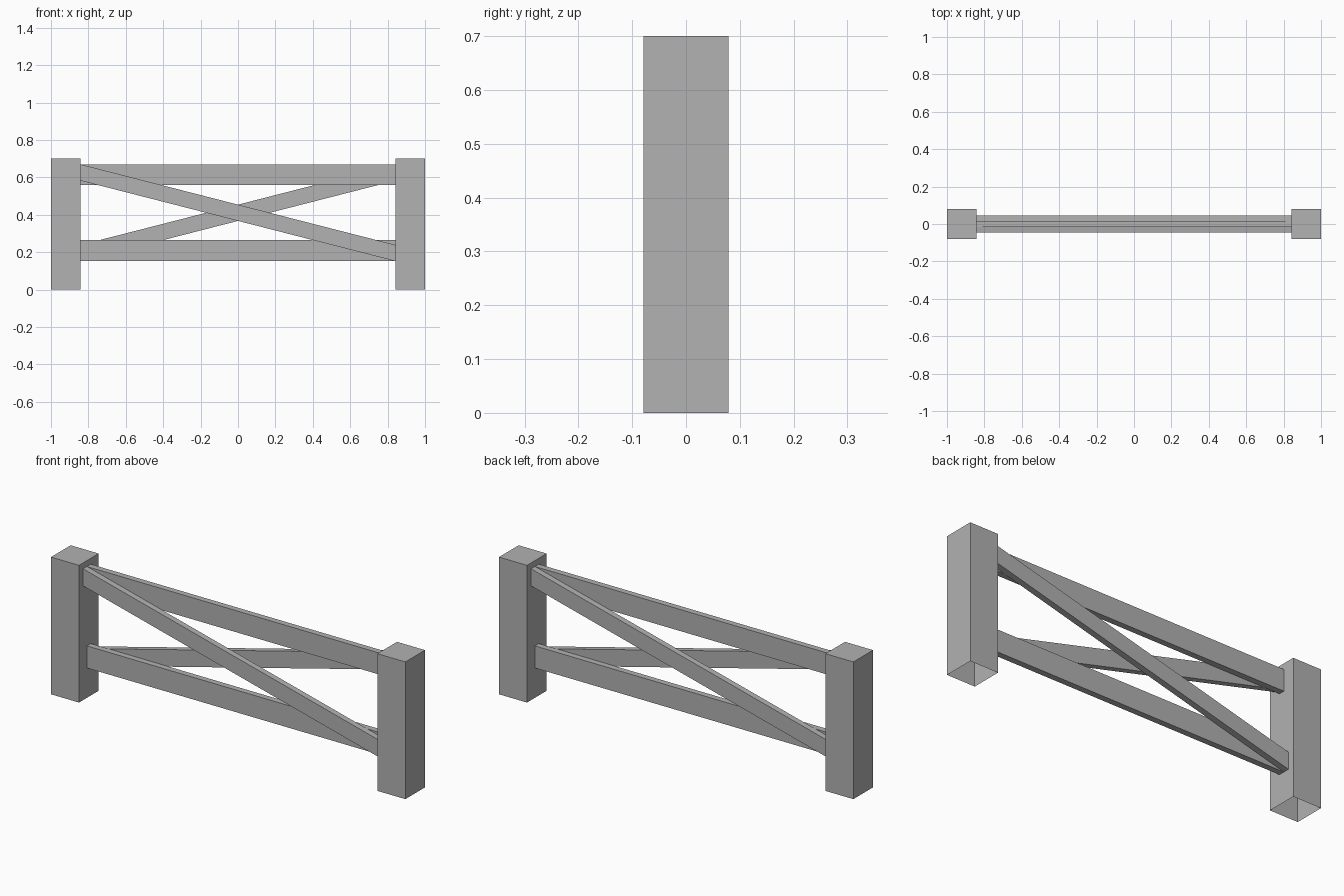
import bpy
import bmesh

cube = bpy.data.objects.get("Cube")
if cube:
    bpy.data.objects.remove(cube, do_unlink=True)

# Single plain grey
grey = bpy.data.materials.new("plain_grey")
grey.use_nodes = True
colour = (0.445, 0.445, 0.445, 1)
grey.diffuse_color = colour
grey.node_tree.nodes["Principled BSDF"].inputs["Base Color"].default_value = colour

POST = 0.158          # post width and depth
POST_HEIGHT = 0.70
SPAN = 1 - POST       # half the gap between the posts
BOARD = 0.031         # board thickness


def bar(name, x0, x1, y, depth, left_z, right_z, open_bottom=False):
    """Upright-ended bar; left_z and right_z give (bottom, top) at x0 and x1."""
    bm = bmesh.new()
    bmesh.ops.create_cube(bm, size=1)
    for v in bm.verts:
        low_high = left_z if v.co.x < 0 else right_z
        z = low_high[0] if v.co.z < 0 else low_high[1]
        v.co = (x0 if v.co.x < 0 else x1, y + v.co.y * depth, z)
    if open_bottom:
        bm.normal_update()
        bottom = [f for f in bm.faces if f.normal.z < -0.9]
        bmesh.ops.delete(bm, geom=bottom, context="FACES")
    mesh = bpy.data.meshes.new(name)
    bm.to_mesh(mesh)
    bm.free()
    mesh.materials.append(grey)
    bpy.context.collection.objects.link(bpy.data.objects.new(name, mesh))


# Hollow-bottomed posts
post_z = (0, POST_HEIGHT)
bar("right_post", -1, -SPAN, 0, POST, post_z, post_z, open_bottom=True)
bar("left_post", SPAN, 1, 0, POST, post_z, post_z, open_bottom=True)

# Horizontal rails
for name, z in (("lower_rail", (0.152, 0.265)), ("upper_rail", (0.56, 0.67))):
    bar(name, -SPAN, SPAN, 0, BOARD, z, z)

# Crossed braces on the two faces of the rails
high, low = (0.583, 0.67), (0.152, 0.239)
bar("front_brace", -SPAN, SPAN, -BOARD, BOARD, high, low)
bar("back_brace", -SPAN, SPAN, BOARD, BOARD, low, high)
